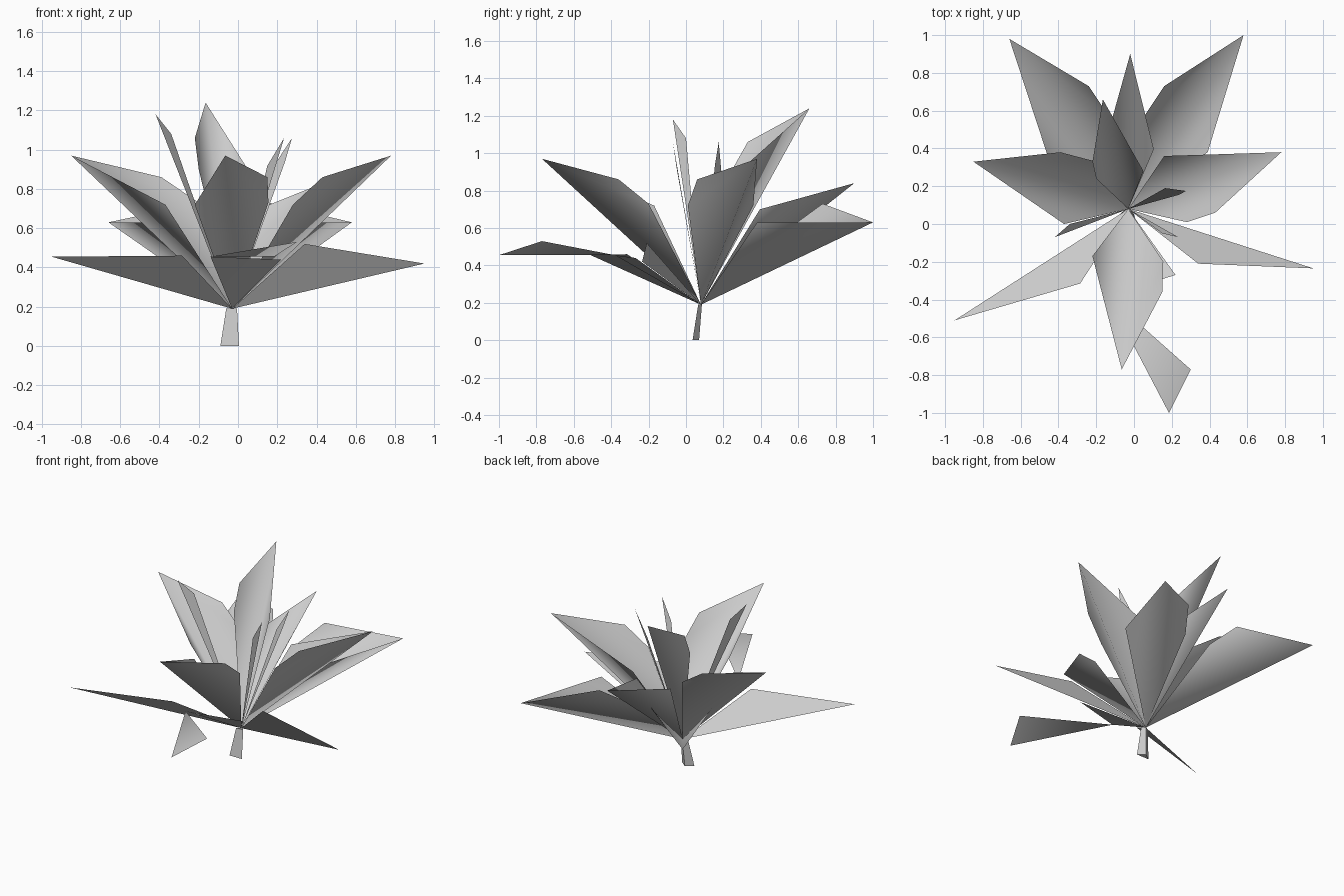
import bpy
from mathutils import Vector

BASE = Vector((-0.03, 0.08, 0.19))   # crown where every leaf starts


def mesh(name, verts, faces):
    me = bpy.data.meshes.new(name)
    me.from_pydata([tuple(v) for v in verts], [], faces)
    me.update()
    for p in me.polygons:
        p.use_smooth = True
    ob = bpy.data.objects.new(name, me)
    bpy.context.collection.objects.link(ob)
    return ob


def leaf(name, tip, side_a, side_b=()):
    """Leaf folded along the base-tip rib; each side is a fan of shoulder points."""
    verts, faces = [BASE, tip], []
    for k, side in enumerate((side_a, side_b)):
        prev = 0
        for p in side:                       # shoulders listed from base to tip
            verts.append(p)
            i = len(verts) - 1
            if prev:
                faces.append((prev, i, 1) if k == 0 else (i, prev, 1))
            else:
                faces.append((0, i, 1) if k == 0 else (i, 0, 1))
            prev = i
    return mesh(name, verts, faces)


# Low, wide leaves at the back
leaf("back_leaf_right", (0.58, 1.0, 0.63),
     [(0.39, 0.38, 0.63)], [(0.06, 0.58, 0.62), (0.16, 0.73, 0.73)])
leaf("back_leaf_left", (-0.66, 0.98, 0.63),
     [(-0.14, 0.58, 0.62), (-0.24, 0.73, 0.72)], [(-0.46, 0.37, 0.63)])
leaf("back_leaf_middle", (-0.02, 0.90, 0.84),
     [(0.105, 0.395, 0.70)], [(-0.16, 0.40, 0.70)])

# Middle ring of cupped leaves
leaf("middle_leaf_right", (0.78, 0.38, 0.97),
     [(0.28, 0.01, 0.72), (0.43, 0.06, 0.86)], [(0.16, 0.36, 0.72)])
leaf("middle_leaf_left", (-0.85, 0.33, 0.97),
     [(-0.20, 0.33, 0.73), (-0.39, 0.38, 0.86)], [(-0.37, 0.0, 0.72)])
leaf("middle_leaf_front", (-0.065, -0.77, 0.97),
     [(-0.22, -0.17, 0.72)], [(0.155, -0.20, 0.73), (0.15, -0.36, 0.86)])

# Upright inner leaves
leaf("inner_leaf_back", (-0.165, 0.66, 1.24),
     [(0.05, 0.28, 0.90)], [(-0.20, 0.24, 0.90), (-0.22, 0.33, 1.06)])
leaf("inner_leaf_left", (-0.42, -0.07, 1.18), [(-0.34, 0.0, 1.08)])
leaf("inner_leaf_front", (0.235, -0.07, 1.06), [(0.15, -0.05, 0.92)])
leaf("inner_leaf_right", (0.275, 0.175, 1.06),
     [(0.24, 0.155, 0.94)], [(0.165, 0.19, 0.89)])

# Drooping half leaves at the front
leaf("low_leaf_right", (0.95, -0.235, 0.42), [(0.34, -0.21, 0.52)])
leaf("low_leaf_left", (-0.95, -0.51, 0.455), [(-0.285, -0.315, 0.46)])
mesh("low_leaf_front",
     [BASE, (-0.14, -0.38, 0.455), (0.22, -0.27, 0.44),
      (0.185, -1.0, 0.455), (0.30, -0.77, 0.53)],
     [(0, 1, 2), (1, 3, 4)])

# Short tapered three-sided stem
stem = mesh("stem",
            [(-0.09, 0.035, 0), (0.005, 0.035, 0), (-0.04, 0.07, 0),
             (-0.06, 0.065, 0.19), (-0.005, 0.065, 0.19), (-0.03, 0.085, 0.19)],
            [(2, 1, 0), (0, 1, 4, 3), (1, 2, 5, 4), (2, 0, 3, 5), (3, 4, 5)])
for p in stem.data.polygons:
    p.use_smooth = False
